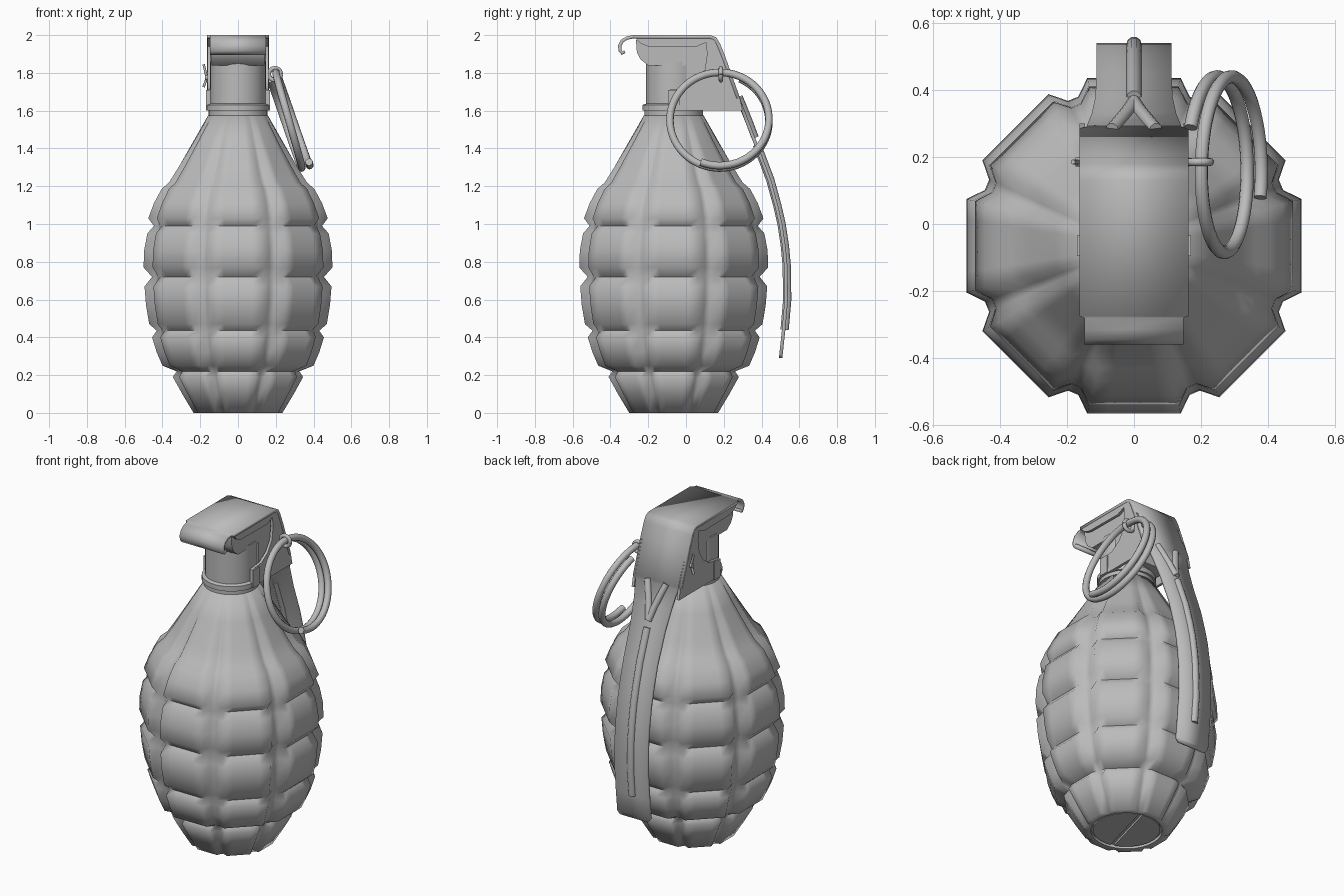
import bpy, bmesh
from math import sin, cos, radians, pi
from mathutils import Vector

cube = bpy.data.objects.get("Cube")
if cube:
    bpy.data.objects.remove(cube, do_unlink=True)

CY = -0.065  # body axis in y

metal = bpy.data.materials.new("grey_metal")
metal.use_nodes = True
GREY = (0.5, 0.5, 0.5, 1)
metal.diffuse_color = GREY
metal.node_tree.nodes["Principled BSDF"].inputs["Base Color"].default_value = GREY


def activate(ob):
    bpy.ops.object.select_all(action='DESELECT')
    ob.select_set(True)
    bpy.context.view_layer.objects.active = ob


def finish(name, bm, angle=35, fix=True):
    if fix:
        bmesh.ops.recalc_face_normals(bm, faces=bm.faces)
    me = bpy.data.meshes.new(name)
    bm.to_mesh(me)
    bm.free()
    me.materials.append(metal)
    ob = bpy.data.objects.new(name, me)
    bpy.context.collection.objects.link(ob)
    activate(ob)
    bpy.ops.object.shade_smooth_by_angle(angle=radians(angle))
    return ob


def loft(name, rings, angle):
    """Skin closed rings of points and cap both ends."""
    bm = bmesh.new()
    rows = [[bm.verts.new(p) for p in ring] for ring in rings]
    n = len(rows[0])
    for a, b in zip(rows, rows[1:]):
        for i in range(n):
            j = (i + 1) % n
            bm.faces.new((a[i], a[j], b[j], b[i]))
    bm.faces.new(rows[0])
    bm.faces.new(rows[-1])
    return finish(name, bm, angle)


def prism(name, points, push):
    """Extrude a flat polygon by a vector."""
    bm = bmesh.new()
    face = bm.faces.new([bm.verts.new(p) for p in points])
    geom = bmesh.ops.extrude_face_region(bm, geom=[face])["geom"]
    bmesh.ops.translate(bm, vec=push, verts=[g for g in geom if isinstance(g, bmesh.types.BMVert)])
    return finish(name, bm, 35)


def side_prism(name, outline, x0, x1):
    return prism(name, [(x0, y, z) for y, z in outline], (x1 - x0, 0, 0))


def tube(name, points, radius):
    cu = bpy.data.curves.new(name, 'CURVE')
    cu.dimensions = '3D'
    cu.bevel_depth = radius
    cu.bevel_resolution = 3
    cu.use_fill_caps = True
    sp = cu.splines.new('POLY')
    sp.points.add(len(points) - 1)
    for p, co in zip(sp.points, points):
        p.co = (*co, 1)
    cu.materials.append(metal)
    ob = bpy.data.objects.new(name, cu)
    bpy.context.collection.objects.link(ob)
    activate(ob)
    bpy.ops.object.convert(target='MESH')
    bpy.ops.object.shade_smooth_by_angle(angle=radians(50))
    return ob


# Segmented body: eight flat columns split by grooves, stacked in bands
FLAT, FLOOR = (-15.6, -9, 0, 9, 15.6), (20.5, 24.5)


def body_ring(z, a, floor, square=1.0):
    ring = []
    for k in range(8):
        for t in FLAT + FLOOR:
            r = a * floor if t in FLOOR else a * (1 + square * (1 / cos(radians(t)) - 1))
            ang = radians(45 * k + t)
            ring.append((r * cos(ang), CY + r * sin(ang), z))
    return ring


CREST, DIP = 0.95, 1.02
profile = [
    (0, .235, CREST), (.10, .295, CREST), (.19, .345, CREST), (.22, .325, DIP),
    (.25, .40, CREST), (.32, .43, CREST), (.40, .455, CREST), (.435, .43, DIP),
    (.47, .47, CREST), (.57, .487, CREST), (.67, .495, CREST), (.72, .455, DIP),
    (.77, .50, CREST), (.86, .497, CREST), (.95, .48, CREST), (.99, .445, DIP),
    (1.03, .475, CREST), (1.11, .445, CREST), (1.185, .405, CREST),
    (1.22, .365, CREST), (1.30, .315, CREST)]
rings = [body_ring(.02, .2, 1, 0), body_ring(0, .2, 1, 0)]
rings += [body_ring(*p) for p in profile]
rings += [body_ring(1.44, .235, .97, .6), body_ring(1.575, .158, 1, 0)]
loft("segmented_body", rings, 68)

# Slotted base plug made of two half discs
turn = radians(75)
for side, name in ((0, "base_plug_half_a"), (pi, "base_plug_half_b")):
    pts = []
    for i in range(17):
        t = pi * (0.02 + 0.96 * i / 16) + side + turn
        pts.append((.188 * cos(t), CY + .188 * sin(t), .006))
    prism(name, pts, (0, 0, .02))


# Collar and neck of the fuze
def circle(r, z, n=40):
    return [(r * cos(2 * pi * i / n), CY + r * sin(2 * pi * i / n), z) for i in range(n)]


loft("fuze_neck", [circle(r, z) for r, z in (
    (.155, 1.56), (.155, 1.6), (.166, 1.6), (.166, 1.63), (.147, 1.637), (.147, 1.86))], 35)
side_prism("fuze_head", [(-.2, 1.84), (-.24, 1.87), (-.26, 1.91), (-.265, 1.975),
                         (.12, 1.975), (.12, 1.65), (0, 1.65), (0, 1.84)], -.14, .14)

# Lever sheet: rows of y, z, half width from the front lip over the top and down the back
HEAD, STRIP = .163, .112
lever_rows = [
    (-.32, 1.905, .148), (-.34, 1.895, .148), (-.357, 1.915, .148), (-.36, 1.945, .148),
    (-.345, 1.975, .148), (-.315, 1.993, .148), (-.28, 2.0, .148), (-.275, 2.0, HEAD),
    (.13, 2.0, HEAD), (.16, 1.988, HEAD), (.18, 1.955, HEAD), (.21, 1.88, HEAD),
    (.285, 1.67, HEAD), (.29, 1.655, .142), (.33, 1.55, .126), (.38, 1.42, .115),
    (.45, 1.235, STRIP), (.487, 1.1, STRIP), (.51, 1.0, STRIP), (.528, .88, STRIP),
    (.537, .78, STRIP), (.54, .6, STRIP), (.526, .44, STRIP), (.512, .31, STRIP),
    (.51, .29, .095)]
bm = bmesh.new()
rows = [[bm.verts.new((x, y, z)) for x in (-w, w)] for y, z, w in lever_rows]
for a, b in zip(rows, rows[1:]):
    bm.faces.new((a[0], a[1], b[1], b[0]))
lever = finish("lever", bm, 40, fix=False)
solid = lever.modifiers.new("thickness", 'SOLIDIFY')
solid.thickness = .018
solid.offset = -1

# Lever cheeks and small neck tabs on both sides
cheek = [(-.09, 1.6), (.3, 1.6), (.285, 1.67), (.21, 1.88), (.178, 1.955), (.15, 1.985),
         (-.275, 1.99), (-.24, 1.955), (-.2, 1.94), (.05, 1.937), (.105, 1.96), (.112, 1.9),
         (.1, 1.82), (.06, 1.76), (0, 1.72), (-.09, 1.71)]
for s, side in ((1, "left"), (-1, "right")):
    side_prism(side + "_lever_cheek", cheek, s * .146, s * .162)
    side_prism(side + "_neck_tab", [(-.095, 1.6), (-.035, 1.6), (-.035, 1.71), (-.095, 1.71)],
               s * .15, s * .17)
    # Forked top of the stiffening rib
    tube(side + "_rib_fork", [(0, .365, 1.46), (s * .02, .335, 1.54), (s * .045, .305, 1.615),
                              (s * .065, .282, 1.67)], .02)

# Stiffening rib down the back of the lever
rib = [(0, y - .004, z) for y, z, w in lever_rows if .4 < z < 1.5]
tube("lever_rib", rib, .023)

# Split pull ring: one and a half turns of a tilted coil
down = Vector((.3, 0, -.954))
axis = Vector((.954, 0, .3))
mid = Vector((.272, .177, 1.55))
coil, steps, sweep = [], 110, 537
for i in range(steps + 1):
    f = i / steps
    t = radians(65 - sweep * f)
    shift = .066 * (f - .5)
    coil.append(mid + .262 * (cos(t) * Vector((0, 1, 0)) - sin(t) * down) + shift * axis)
tube("pull_ring", coil, .02)

# Safety pin with its eye and spread ends
PY, PZ = .185, 1.775
tube("safety_pin", [(-.175, PY, PZ), (.165, PY, PZ)], .014)
tube("pin_eye", [(.195 + .032 * cos(2 * pi * i / 20), PY, PZ + .018 + .032 * sin(2 * pi * i / 20))
                 for i in range(21)], .012)
for dz, name in ((.07, "upper_pin_end"), (-.05, "lower_pin_end")):
    tube(name, [(-.165, PY, PZ), (-.182, PY, PZ + dz)], .007)
